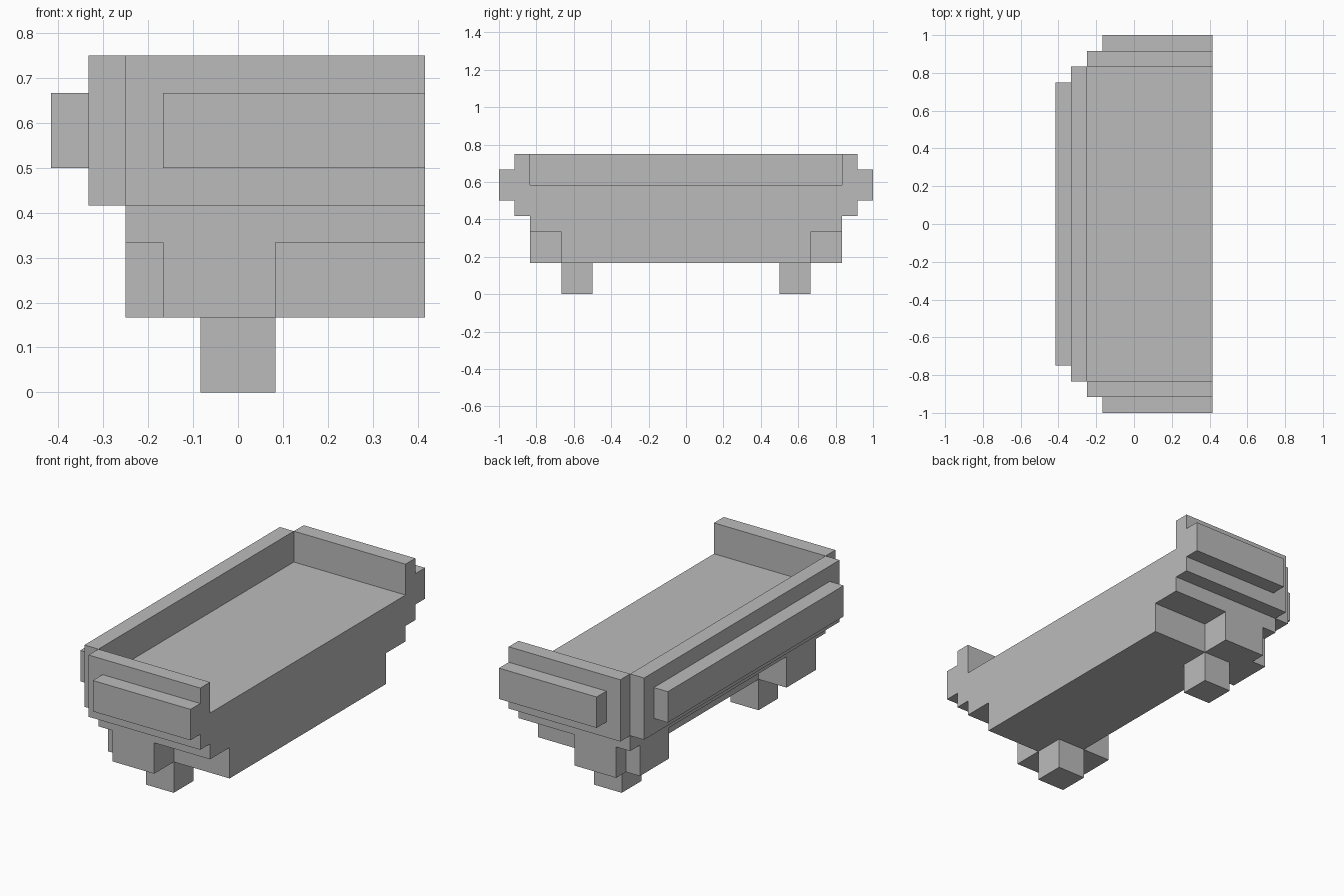
import bpy
import bmesh
from mathutils import Vector

default = bpy.data.objects.get("Cube")
if default:
    bpy.data.objects.remove(default, do_unlink=True)

UNIT = 1 / 12  # every part sits on this grid

grey = bpy.data.materials.new("plain grey")
grey.use_nodes = True
colour = (0.5, 0.5, 0.5, 1)
grey.diffuse_color = colour
grey.node_tree.nodes["Principled BSDF"].inputs["Base Color"].default_value = colour


def block(name, x, y, z):
    """Box spanning the given (low, high) grid ranges."""
    low, high = (Vector(c) * UNIT for c in zip(x, y, z))
    bm = bmesh.new()
    bmesh.ops.create_cube(bm, size=1)
    for v in bm.verts:
        v.co = (low + high) / 2 + v.co * (high - low)
    mesh = bpy.data.meshes.new(name)
    bm.to_mesh(mesh)
    bm.free()
    mesh.materials.append(grey)
    obj = bpy.data.objects.new(name, mesh)
    bpy.context.collection.objects.link(obj)


def end_pair(name, x, y, z):
    """The same block at both ends of the length."""
    block("back_" + name, x, y, z)
    block("front_" + name, x, (-y[1], -y[0]), z)


# Trough body: narrow base below, wide floor above
block("base", (-1, 5), (-8, 8), (2, 4))
block("floor", (-3, 5), (-10, 10), (4, 7))

# Legs and the brackets around them
end_pair("leg", (-1, 1), (6, 8), (0, 2))
end_pair("end_bracket", (-2, 1), (8, 10), (2, 4))
end_pair("side_bracket", (-3, -1), (6, 9), (2, 4))

# Walls on three sides, open towards +x
end_pair("end_wall", (-3, 5), (10, 11), (5, 9))
block("side_wall", (-4, -3), (-10, 10), (5, 9))

# Raised rails on the outside of the walls
end_pair("end_rail", (-2, 5), (11, 12), (6, 8))
block("side_rail", (-5, -4), (-9, 9), (6, 8))
